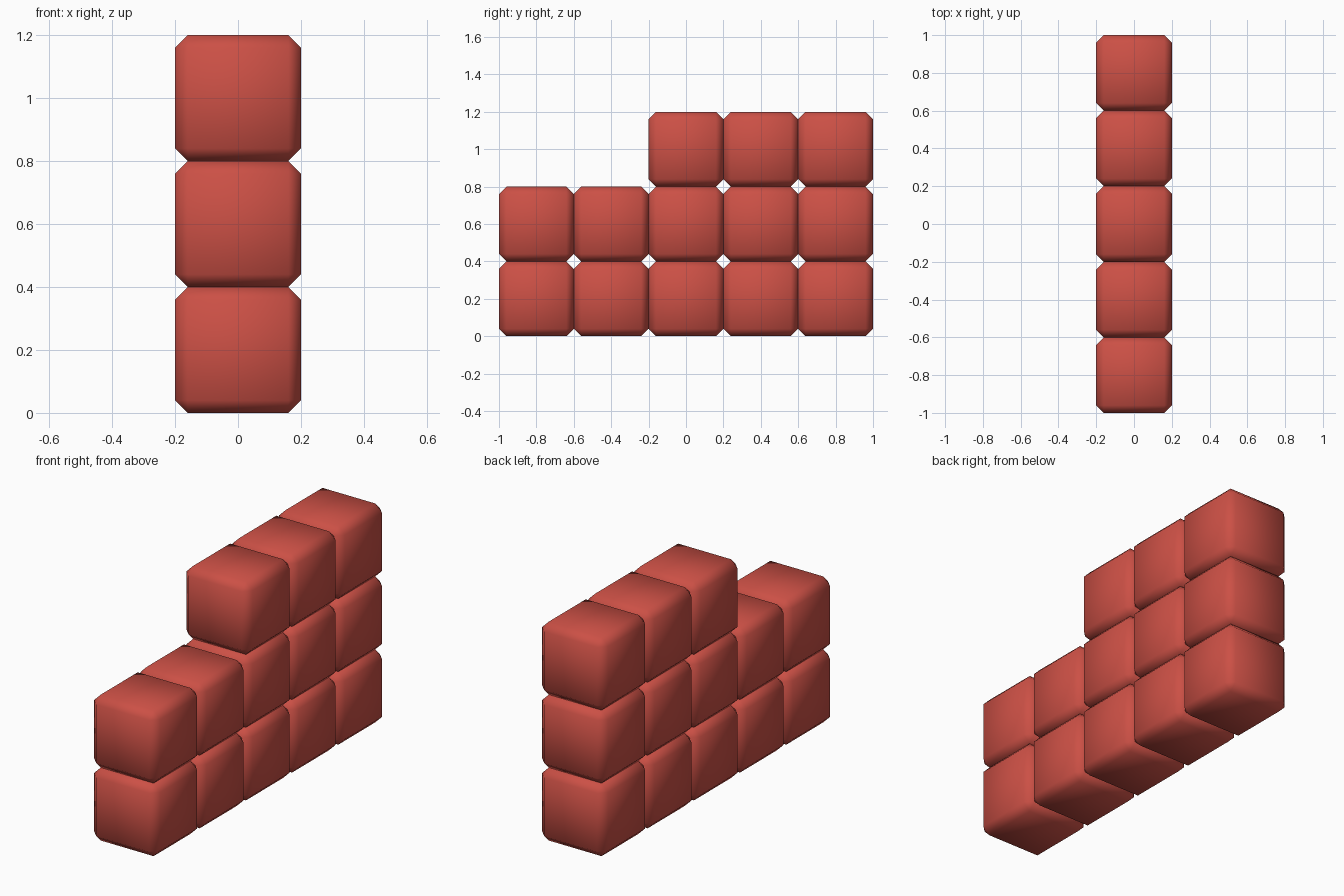
import bpy, bmesh

if "Cube" in bpy.data.objects:
    bpy.data.objects.remove(bpy.data.objects["Cube"])

SIZE = 0.4       # cube edge
CHAMFER = 0.04   # single flat chamfer on every edge

red = bpy.data.materials.new("red")
red.diffuse_color = (0.6, 0.08, 0.06, 1)
red.use_nodes = True
red.node_tree.nodes["Principled BSDF"].inputs["Base Color"].default_value = red.diffuse_color

# One chamfered, smooth-shaded cube shared by the whole wall
mesh = bpy.data.meshes.new("block")
bm = bmesh.new()
bmesh.ops.create_cube(bm, size=SIZE)
bmesh.ops.bevel(bm, geom=bm.edges[:], offset=CHAMFER, offset_type='OFFSET',
                segments=1, profile=0.5, affect='EDGES')
for f in bm.faces:
    f.smooth = True
bm.to_mesh(mesh)
bm.free()
mesh.materials.append(red)

# Stepped wall: number of blocks stacked in each column, front to back
for col, height in enumerate([2, 2, 3, 3, 3]):
    for row in range(height):
        block = bpy.data.objects.new(f"block_column{col + 1}_row{row + 1}", mesh)
        block.location = (0, (col - 2) * SIZE, (row + 0.5) * SIZE)
        bpy.context.collection.objects.link(block)
